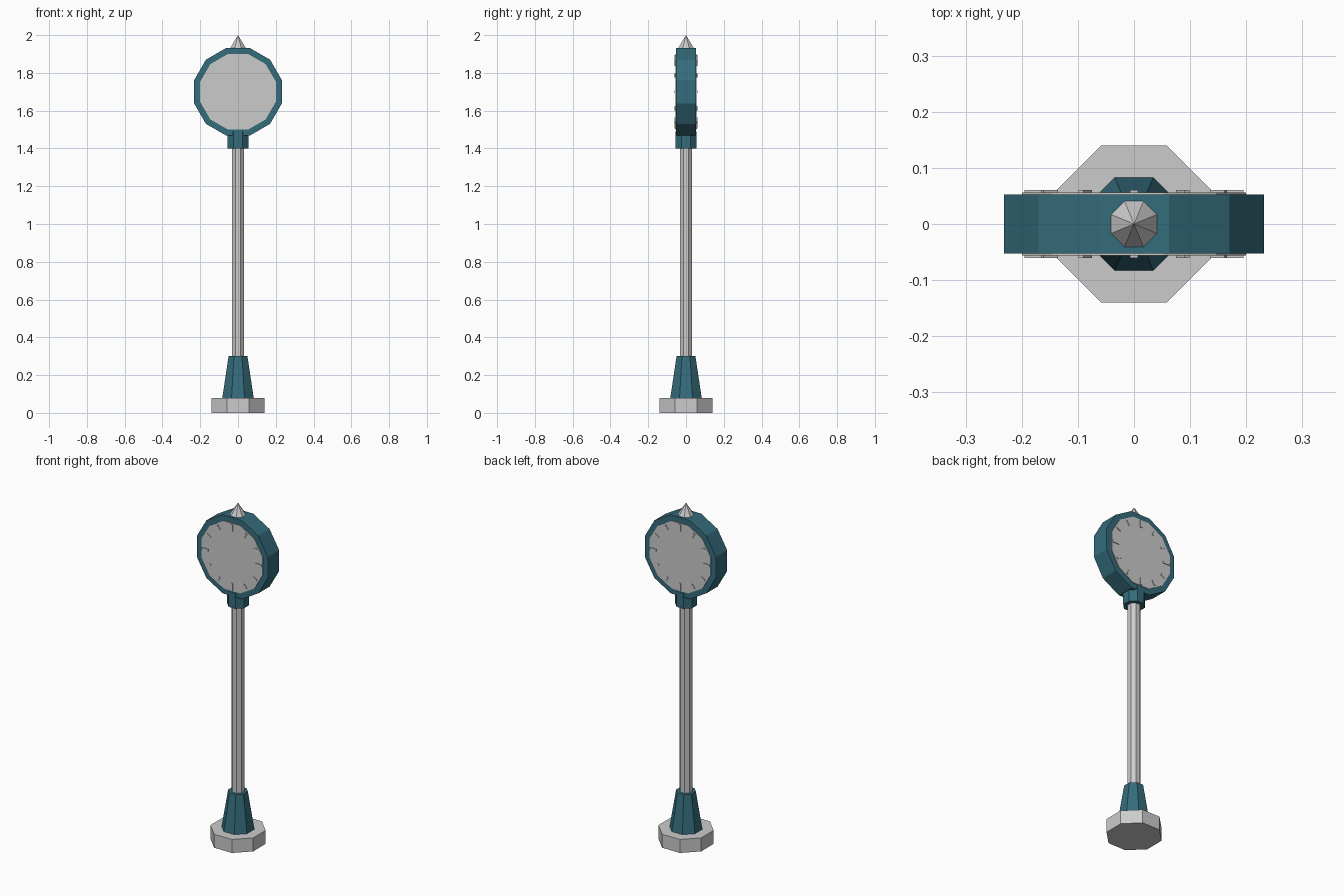
import bpy, math
from mathutils import Matrix

if "Cube" in bpy.data.objects:
    bpy.data.objects.remove(bpy.data.objects["Cube"])

teal = bpy.data.materials.new("teal_paint")
teal.diffuse_color = (0.035, 0.15, 0.2, 1)
teal.use_nodes = True
teal.node_tree.nodes["Principled BSDF"].inputs["Base Color"].default_value = teal.diffuse_color


def prism(name, sides, a1, a2, z0, z1, mat=None):
    """Upright prism or cone; a1 and a2 are flat-to-centre distances."""
    k = 1 / math.cos(math.pi / sides)
    bpy.ops.mesh.primitive_cone_add(vertices=sides, radius1=a1 * k, radius2=a2 * k, depth=z1 - z0)
    ob = bpy.context.object
    ob.name = name
    ob.data.transform(Matrix.Translation((0, 0, (z0 + z1) / 2))
                      @ Matrix.Rotation(math.pi / sides, 4, 'Z'))
    if mat:
        ob.data.materials.append(mat)
    return ob


def face_front(ob, z):
    """Tip an upright prism so its axis runs along y, at height z."""
    ob.data.transform(Matrix.Translation((0, 0, z)) @ Matrix.Rotation(math.pi / 2, 4, 'X'))


# Post
prism("foot_slab", 8, 0.14, 0.14, 0, 0.08)
prism("post_base", 8, 0.083, 0.05, 0.08, 0.30, teal)
prism("post", 8, 0.033, 0.033, 0.30, 1.40)
prism("collar", 8, 0.055, 0.055, 1.40, 1.49, teal)

# Clock head
HEAD_Z = 1.70
face_front(prism("clock_case", 12, 0.232, 0.232, -0.0525, 0.0525, teal), HEAD_Z)
for side, sy in (("front", -1), ("back", 1)):
    lo, hi = sorted((-sy * 0.05, -sy * 0.0565))
    face_front(prism(side + "_dial", 12, 0.2, 0.2, lo, hi), HEAD_Z)
    # Hour marks, larger at the quarters
    for i in range(12):
        length, width = (0.042, 0.014) if i % 3 == 0 else (0.03, 0.01)
        bpy.ops.mesh.primitive_cube_add(size=1)
        mark = bpy.context.object
        mark.name = f"{side}_hour_mark_{i + 1}"
        mark.data.transform(Matrix.Translation((0, sy * 0.058, HEAD_Z))
                            @ Matrix.Rotation(i * math.pi / 6, 4, 'Y')
                            @ Matrix.Translation((0, 0, 0.174))
                            @ Matrix.Diagonal((width, 0.005, length, 1)))

# Finial
prism("finial", 8, 0.042, 0, 1.93, 2.0)
